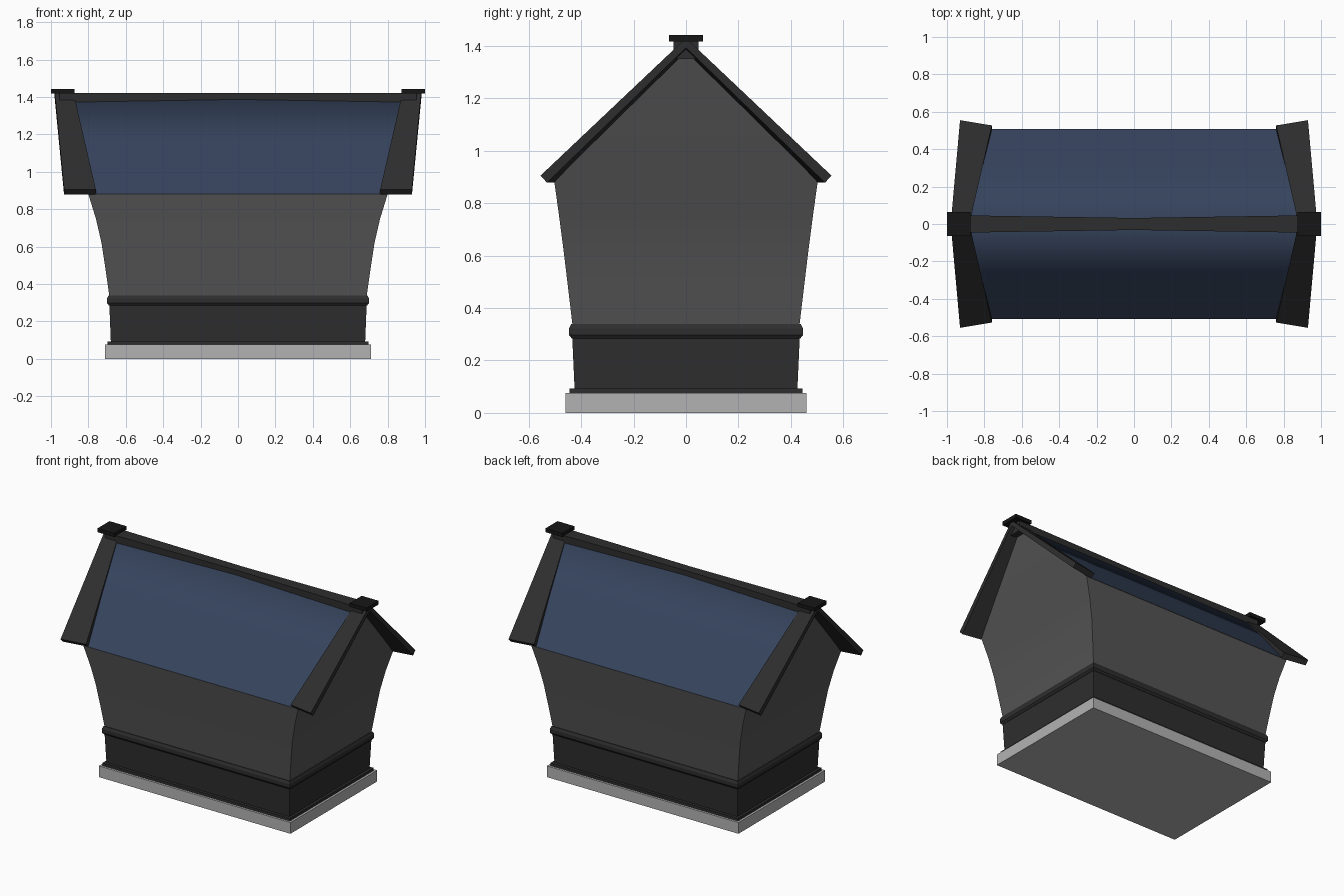
import bpy, bmesh, math

if "Cube" in bpy.data.objects:
    bpy.data.objects.remove(bpy.data.objects["Cube"])


def material(name, rgb):
    m = bpy.data.materials.new(name)
    m.diffuse_color = (*rgb, 1)
    m.use_nodes = True
    m.node_tree.nodes["Principled BSDF"].inputs["Base Color"].default_value = m.diffuse_color
    return m


STONE = material("pale_stone", (0.45, 0.45, 0.45))
WALL = material("wall_grey", (0.09, 0.09, 0.09))
TRIM = material("dark_trim", (0.027, 0.027, 0.027))
CAP = material("black_cap", (0.008, 0.008, 0.008))
ROOF = material("blue_roof", (0.036, 0.056, 0.107))


def make(name, verts, faces, mat, smooth=None):
    bm = bmesh.new()
    vs = [bm.verts.new(v) for v in verts]
    for f in faces:
        bm.faces.new([vs[i] for i in f])
    bmesh.ops.recalc_face_normals(bm, faces=bm.faces)
    me = bpy.data.meshes.new(name)
    bm.to_mesh(me)
    bm.free()
    me.materials.append(mat)
    if smooth:
        me.polygons.foreach_set("use_smooth", [True] * len(me.polygons))
        me.set_sharp_from_angle(angle=math.radians(smooth))
    ob = bpy.data.objects.new(name, me)
    bpy.context.collection.objects.link(ob)
    return ob


def ring(hx, hy, z):
    return [(-hx, -hy, z), (hx, -hy, z), (hx, hy, z), (-hx, hy, z)]


def ring_sides(n):
    return [(4 * k + i, 4 * k + (i + 1) % 4, 4 * k + 4 + (i + 1) % 4, 4 * k + 4 + i)
            for k in range(n - 1) for i in range(4)]


def tower(name, rings, mat):
    # closed stack of rectangles given as (half x, half y, z)
    n = len(rings)
    verts = [p for r in rings for p in ring(*r)]
    ends = [(3, 2, 1, 0), tuple(range(4 * n - 4, 4 * n))]
    return make(name, verts, ring_sides(n) + ends, mat)


# Base courses
tower("base_slab", [(0.712, 0.46, 0), (0.712, 0.46, 0.075)], STONE)
tower("plinth_lip", [(0.697, 0.445, 0.075), (0.697, 0.445, 0.093)], TRIM)
tower("plinth", [(0.68, 0.425, 0.093), (0.688, 0.434, 0.29)], TRIM)
tower("plinth_band", [(0.69, 0.436, 0.284), (0.70, 0.446, 0.297),
                      (0.70, 0.446, 0.322), (0.692, 0.438, 0.339)], TRIM)

# Flared walls with a gable at each end
levels = [(0.688, 0.433, 0.335), (0.707, 0.449, 0.47), (0.73, 0.467, 0.62),
          (0.76, 0.484, 0.75), (0.80, 0.502, 0.88)]
n = len(levels)
verts = [p for r in levels for p in ring(*r)] + [(-0.925, 0, 1.412), (0.925, 0, 1.412)]
e, a = 4 * n - 4, 4 * n
faces = ring_sides(n) + [(3, 2, 1, 0), (e + 1, e + 2, a + 1), (e + 3, e, a),
                         (e, e + 1, a + 1, a), (e + 2, e + 3, a, a + 1)]
make("gabled_walls", verts, faces, WALL, 30)

# Blue roof skin, smooth over the ridge
section = [(0.80, -0.507, 0.88), (0.863, -0.255, 1.153), (0.926, 0, 1.42),
           (0.863, 0.255, 1.153), (0.80, 0.507, 0.88)]
verts = [(s * x, y, z) for x, y, z in section for s in (-1, 1)]
roof = make("roof", verts, [(2 * i, 2 * i + 1, 2 * i + 3, 2 * i + 2) for i in range(4)],
            ROOF, 120)

# Ridge beam, slightly waisted in the middle
verts = [(x, y, z) for x, h in ((-0.955, 0.047), (0, 0.032), (0.955, 0.047))
         for y, z in ((-h, 1.35), (h, 1.35), (h, 1.42), (-h, 1.42))]
make("ridge_beam", verts, ring_sides(3) + [(3, 2, 1, 0), (8, 9, 10, 11)], TRIM)

# Leaning gable boards: four mirrored planks
plank = [(0.76, 0.50, 0.878), (0.93, 0.53, 0.878), (0.93, 0.555, 0.905), (0.76, 0.527, 0.905),
         (0.88, 0, 1.37), (0.98, 0, 1.393), (0.98, 0, 1.43), (0.88, 0, 1.426)]
for sx, side in ((-1, "left"), (1, "right")):
    for sy, end in ((-1, "front"), (1, "back")):
        make(f"gable_board_{side}_{end}", [(sx * x, sy * y, z) for x, y, z in plank],
             ring_sides(2) + [(3, 2, 1, 0), (4, 5, 6, 7)], TRIM)
    # Cap block on the ridge end
    cap = tower(f"ridge_cap_{side}", [(0.0625, 0.064, 1.417), (0.0625, 0.064, 1.442)], CAP)
    cap.location.x = sx * 0.9375
